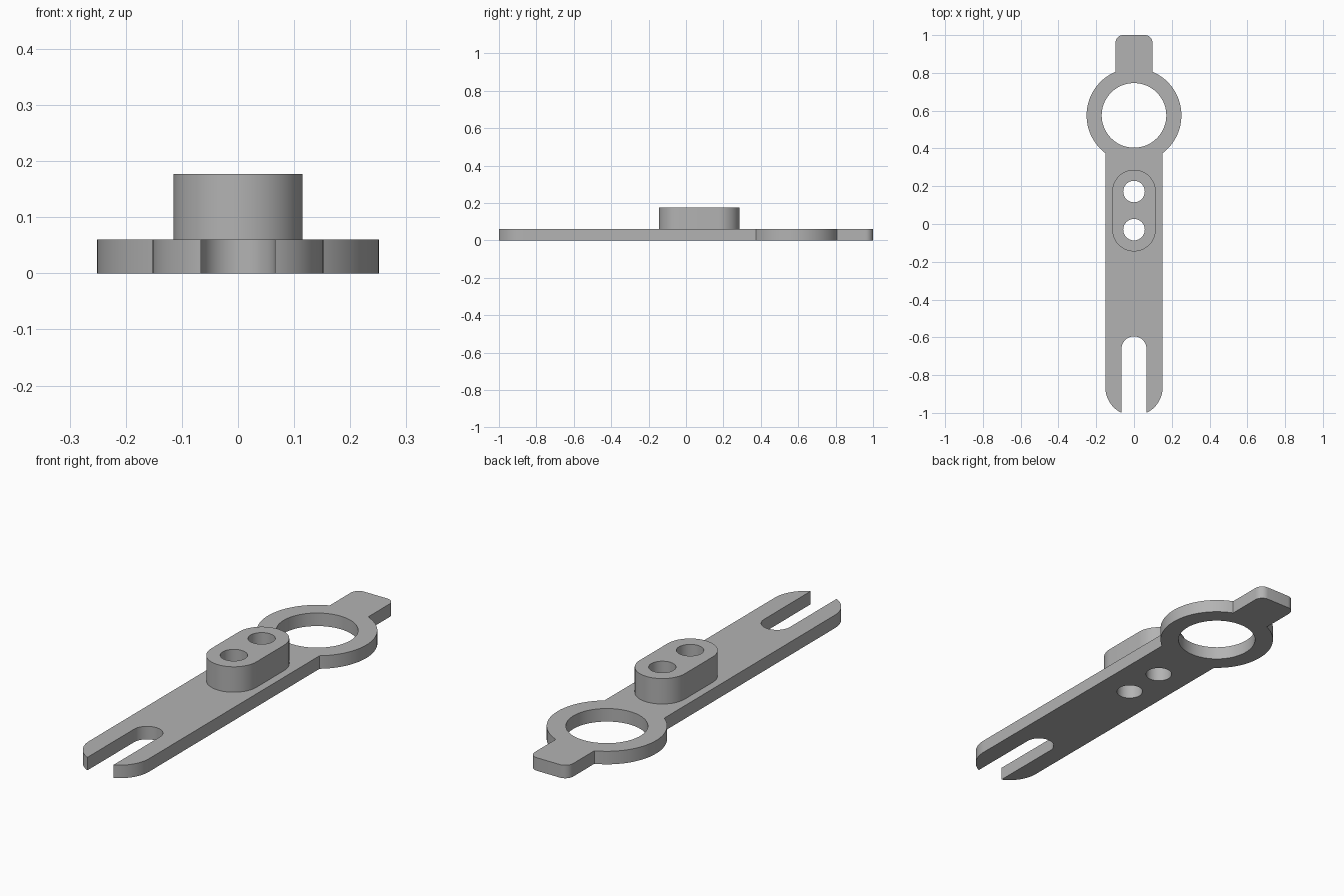
import bpy, bmesh, math

cube = bpy.data.objects.get("Cube")
if cube:
    bpy.data.objects.remove(cube)

grey = bpy.data.materials.new("plain grey")
grey.use_nodes = True
colour = (0.45, 0.45, 0.45, 1)
grey.diffuse_color = colour
grey.node_tree.nodes["Principled BSDF"].inputs["Base Color"].default_value = colour

THICK, TOP = 0.06, 0.177
BAR, SLOT, TAB = 0.152, 0.066, 0.098
RING_Y, RING_R, BORE_R = 0.575, 0.251, 0.171
PIN_YS, PIN_R, BOSS_R = (-0.03, 0.172), 0.057, 0.115


def arc(cx, cy, r, start, end, n=24):
    """Points on an arc, angles in radians."""
    return [(cx + r * math.cos(start + (end - start) * i / n),
             cy + r * math.sin(start + (end - start) * i / n)) for i in range(n + 1)]


def circle(cy, r, n=64):
    return arc(0, cy, r, 0, math.tau, n)[:-1]


def slab(name, loops, z0, z1):
    """Extrude an outline with holes between two heights."""
    bm = bmesh.new()
    edges = []
    for loop in loops:
        verts = [bm.verts.new((x, y, z0)) for x, y in loop]
        edges += [bm.edges.new((verts[i - 1], verts[i])) for i in range(len(verts))]
    bmesh.ops.triangle_fill(bm, use_beauty=True, use_dissolve=False, edges=edges,
                            normal=(0, 0, 1))
    ext = bmesh.ops.extrude_face_region(bm, geom=bm.faces[:], use_keep_orig=True)
    for v in ext["geom"]:
        if isinstance(v, bmesh.types.BMVert):
            v.co.z = z1
    bmesh.ops.recalc_face_normals(bm, faces=bm.faces[:])
    mesh = bpy.data.meshes.new(name)
    bm.to_mesh(mesh)
    bm.free()
    mesh.materials.append(grey)
    obj = bpy.data.objects.new(name, mesh)
    bpy.context.collection.objects.link(obj)
    bpy.ops.object.select_all(action="DESELECT")
    obj.select_set(True)
    bpy.context.view_layer.objects.active = obj
    bpy.ops.object.shade_smooth_by_angle(angle=math.radians(30))
    return obj


# Right half of the plate outline, from the slot top round to the tab end
end_y = -1 + math.sqrt(BAR ** 2 - SLOT ** 2)
corner = 0.04
half = arc(0, -0.595 - SLOT, SLOT, math.pi / 2, 0, 16)
half += arc(0, end_y, BAR, -math.acos(SLOT / BAR), 0)
half += arc(0, RING_Y, RING_R, -math.acos(BAR / RING_R), math.acos(TAB / RING_R), 48)
half += arc(TAB - corner, 1 - corner, corner, 0, math.pi / 2, 10)
outline = half + [(-x, y) for x, y in reversed(half[1:])]

# Flat plate with ring bore and pin holes
pins = [circle(y, PIN_R, 48) for y in PIN_YS]
slab("plate", [outline, circle(RING_Y, BORE_R, 96)] + pins, 0, THICK)

# Raised oblong boss with the same pin holes
oblong = arc(0, PIN_YS[1], BOSS_R, 0, math.pi, 32)
oblong += arc(0, PIN_YS[0], BOSS_R, math.pi, math.tau, 32)
slab("boss", [oblong] + pins, THICK, TOP)
